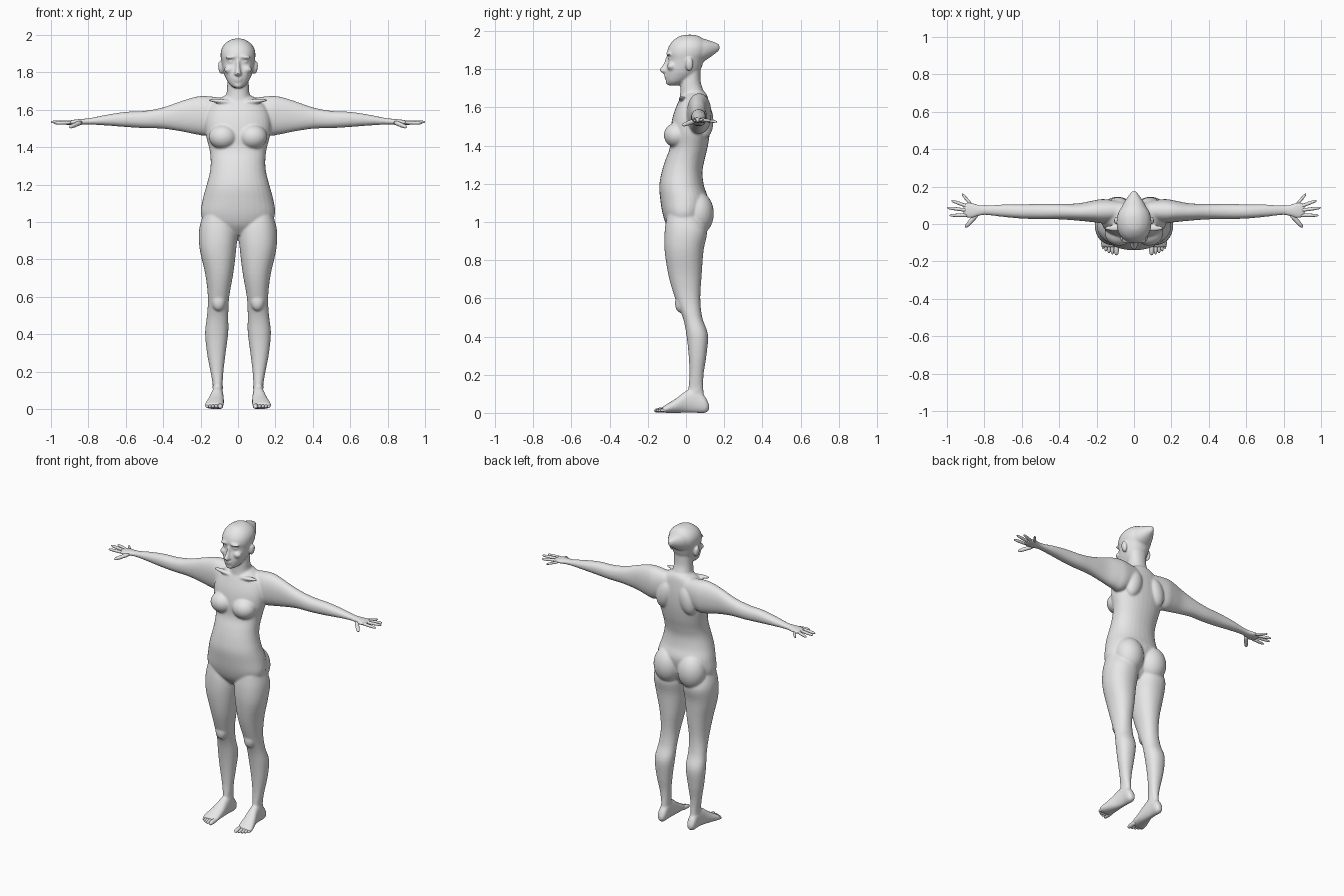
import bpy
import bmesh
import math
from mathutils import Vector, Matrix

default_cube = bpy.data.objects.get("Cube")
if default_cube:
    bpy.data.objects.remove(default_cube, do_unlink=True)

# One plain grey skin
skin = bpy.data.materials.new("plain_grey")
skin.use_nodes = True
grey = (0.8, 0.8, 0.8, 1)
skin.diffuse_color = grey
skin.node_tree.nodes["Principled BSDF"].inputs["Base Color"].default_value = grey

BOTH = (1, -1)
RING = 32


def finish(bm, name):
    """Turn a bmesh into a named, smooth shaded object."""
    bmesh.ops.recalc_face_normals(bm, faces=bm.faces)
    for face in bm.faces:
        face.smooth = True
    mesh = bpy.data.meshes.new(name)
    bm.to_mesh(mesh)
    bm.free()
    mesh.materials.append(skin)
    obj = bpy.data.objects.new(name, mesh)
    bpy.context.collection.objects.link(obj)
    return obj


def skin_rings(bm, rings):
    """Bridge rings of points into a closed tube."""
    loops = [[bm.verts.new(p) for p in ring] for ring in rings]
    count = len(loops[0])
    for low, high in zip(loops, loops[1:]):
        for i in range(count):
            j = (i + 1) % count
            bm.faces.new((low[i], low[j], high[j], high[i]))
    bm.faces.new(loops[0][::-1])
    bm.faces.new(loops[-1])


def smooth_rows(rows, steps=4):
    """Pass a smooth spline through the section rows."""
    padded = [rows[0]] + list(rows) + [rows[-1]]
    result = []
    for a, b, c, d in zip(padded, padded[1:], padded[2:], padded[3:]):
        for k in range(steps):
            t = k / steps
            result.append([q + t * (r - p) / 2
                           + t * t * (2 * p - 5 * q + 4 * r - s) / 2
                           + t ** 3 * (3 * q - p - 3 * r + s) / 2
                           for p, q, r, s in zip(a, b, c, d)])
    return result + [rows[-1]]


def loft(bm, axis, rows, sides=(1,)):
    """Rows: position along the axis, then low/high on the other two axes."""
    def point(row, angle, side):
        t, a0, a1, b0, b1 = row
        ca, sa = math.cos(angle), math.sin(angle)
        a = (a0 + a1 + (a1 - a0) * math.copysign(abs(ca) ** 0.92, ca)) / 2
        b = (b0 + b1 + (b1 - b0) * math.copysign(abs(sa) ** 0.92, sa)) / 2
        x, y, z = {"X": (t, a, b), "Y": (a, t, b), "Z": (a, b, t)}[axis]
        return (x * side, y, z)

    for side in sides:
        skin_rings(bm, [[point(row, math.tau * i / RING, side) for i in range(RING)]
                        for row in smooth_rows(rows)])


def centred(rows):
    """Expand a half width into a symmetric section."""
    return [(t, -w, w, low, high) for t, w, low, high in rows]


def blob(bm, centre, radii, sides=BOTH, tilt=0):
    """Add a soft ellipsoid muscle or feature on each side."""
    for side in sides:
        place = Matrix.Translation((centre[0] * side, centre[1], centre[2]))
        turn = Matrix.Rotation(tilt * side, 4, "Y")
        bmesh.ops.create_uvsphere(bm, u_segments=24, v_segments=16, radius=1,
                                  matrix=place @ turn @ Matrix.Diagonal(radii).to_4x4())


def digit(name, start, end, radius, flat=1.0):
    """Make a tapering, round tipped finger or toe and mirror it."""
    start, end = Vector(start), Vector(end)
    along = end - start
    length = along.length
    turn = along.to_track_quat("Z", "Y").to_matrix()
    profile = [(0, 0.8), (0.25, 1), (0.45, 0.92), (0.55, 0.98), (0.75, 0.85),
               (0.9, 0.72), (0.97, 0.42), (1, 0.08)]
    rings = []
    for t, scale in profile:
        ring = []
        for i in range(14):
            a = math.tau * i / 14
            p = start + turn @ Vector((math.cos(a) * radius * scale,
                                       math.sin(a) * radius * scale, t * length))
            mid = start.z + along.z * t
            p.z = mid + (p.z - mid) * flat
            ring.append(p)
        rings.append(ring)
    bm = bmesh.new()
    skin_rings(bm, rings)
    obj = finish(bm, name)
    obj.modifiers.new("other_side", "MIRROR")


body = bmesh.new()

# Torso, with chest, shoulder blades and buttocks
loft(body, "Z", centred([
    (.93, .06, -.06, .05), (.98, .16, -.1, .08), (1.04, .198, -.122, .1),
    (1.12, .189, -.135, .115), (1.19, .17, -.14, .094), (1.26, .152, -.128, .086),
    (1.32, .146, -.11, .096), (1.39, .153, -.085, .113), (1.47, .173, -.083, .125),
    (1.55, .175, -.07, .127), (1.62, .15, -.045, .12), (1.66, .1, -.025, .112),
    (1.68, .06, -.01, .1)]))
blob(body, (.08, -.048, 1.455), (.076, .068, .066))
blob(body, (.085, .098, 1.53), (.055, .046, .095), tilt=-.25)
blob(body, (.088, .06, 1.045), (.092, .086, .115))

# Neck and collar bones
loft(body, "Z", centred([
    (1.6, .1, -.03, .118), (1.64, .08, -.032, .112), (1.68, .063, -.03, .095),
    (1.73, .058, -.028, .078), (1.8, .058, -.01, .075)]))
blob(body, (.085, -.022, 1.645), (.075, .018, .012), tilt=-.1)

# Head, with the gathered point behind the skull
loft(body, "Z", centred([
    (1.715, .02, -.088, -.04), (1.735, .045, -.102, .0), (1.77, .066, -.107, .055),
    (1.8, .077, -.104, .078), (1.85, .087, -.094, .095), (1.885, .093, -.1, .113),
    (1.92, .09, -.09, .115), (1.95, .073, -.068, .1), (1.973, .042, -.035, .07),
    (1.981, .012, .0, .04)]))
loft(body, "Y", centred([
    (.04, .085, 1.815, 1.975), (.1, .062, 1.845, 1.958),
    (.15, .03, 1.88, 1.942), (.175, .01, 1.9, 1.93)]))

# Face and ears
loft(body, "Z", centred([
    (1.778, .01, -.118, -.07), (1.79, .02, -.138, -.07), (1.803, .016, -.136, -.07),
    (1.83, .011, -.118, -.07), (1.865, .009, -.106, -.07)]))
blob(body, (.034, -.09, 1.882), (.034, .015, .01), tilt=.1)
blob(body, (.035, -.078, 1.857), (.017, .016, .011))
blob(body, (.045, -.075, 1.815), (.03, .024, .022))
blob(body, (0, -.1, 1.768), (.026, .015, .008), sides=(1,))
blob(body, (0, -.1, 1.755), (.022, .013, .008), sides=(1,))
blob(body, (0, -.092, 1.732), (.024, .015, .015), sides=(1,))
blob(body, (.093, .018, 1.825), (.013, .021, .036), tilt=.15)

# Arms from the shoulders down to the palms
loft(body, "X", [
    (.06, .02, .12, 1.52, 1.66), (.16, .005, .133, 1.465, 1.673),
    (.22, .01, .125, 1.468, 1.671), (.3, .018, .11, 1.484, 1.648),
    (.4, .025, .108, 1.499, 1.613), (.5, .026, .108, 1.502, 1.594),
    (.6, .029, .105, 1.508, 1.589), (.7, .038, .104, 1.516, 1.574),
    (.79, .048, .099, 1.521, 1.556), (.83, .043, .102, 1.52, 1.552),
    (.87, .031, .114, 1.519, 1.548), (.9, .036, .114, 1.522, 1.543),
    (.912, .05, .1, 1.526, 1.539)], BOTH)

# Legs
loft(body, "Z", [
    (1.03, .03, .19, -.1, .08), (.95, .004, .209, -.112, .11),
    (.85, .01, .204, -.112, .092), (.72, .026, .175, -.092, .082),
    (.6, .047, .161, -.057, .075), (.5, .052, .166, -.017, .085),
    (.41, .052, .176, .002, .115), (.3, .066, .166, .014, .107),
    (.2, .078, .147, .018, .092), (.12, .083, .134, .012, .091),
    (.05, .085, .135, .01, .1)], BOTH)
blob(body, (.104, -.03, .575), (.036, .028, .05))
blob(body, (.108, .05, .115), (.03, .02, .02))

# Feet
loft(body, "Y", [
    (.12, .095, .122, .015, .045), (.1, .081, .136, 0, .085),
    (.05, .079, .138, 0, .13), (0, .077, .146, 0, .115),
    (-.05, .075, .163, 0, .077), (-.1, .077, .178, 0, .046),
    (-.125, .084, .172, .003, .03)], BOTH)

# Fuse the parts into one soft surface
figure = finish(body, "body")
fuse = figure.modifiers.new("fuse", "REMESH")
fuse.mode = "VOXEL"
fuse.voxel_size = 0.006
fuse.use_smooth_shade = True
soften = figure.modifiers.new("soften", "SMOOTH")
soften.factor = 0.5
soften.iterations = 8

# Fingers and thumbs
fingers = {
    "index_finger": ((.88, .047, 1.533), (.987, .046, 1.529)),
    "middle_finger": ((.88, .072, 1.534), (1, .087, 1.535)),
    "ring_finger": ((.88, .09, 1.533), (.977, .126, 1.531)),
    "little_finger": ((.87, .103, 1.531), (.92, .162, 1.525)),
}
for name, (start, end) in fingers.items():
    digit(name, start, end, .0095 if name != "little_finger" else .008)
digit("thumb", (.84, .05, 1.532), (.902, -.018, 1.507), .0125)

# Toes, from the big toe outwards
toes = [(.094, -.167, .0145), (.116, -.163, .0105), (.134, -.156, .01),
        (.15, -.146, .0095), (.165, -.133, .009)]
for number, (x, tip, radius) in enumerate(toes, 1):
    digit(f"toe_{number}", (x, -.09, .02), (x, tip, .011), radius)
